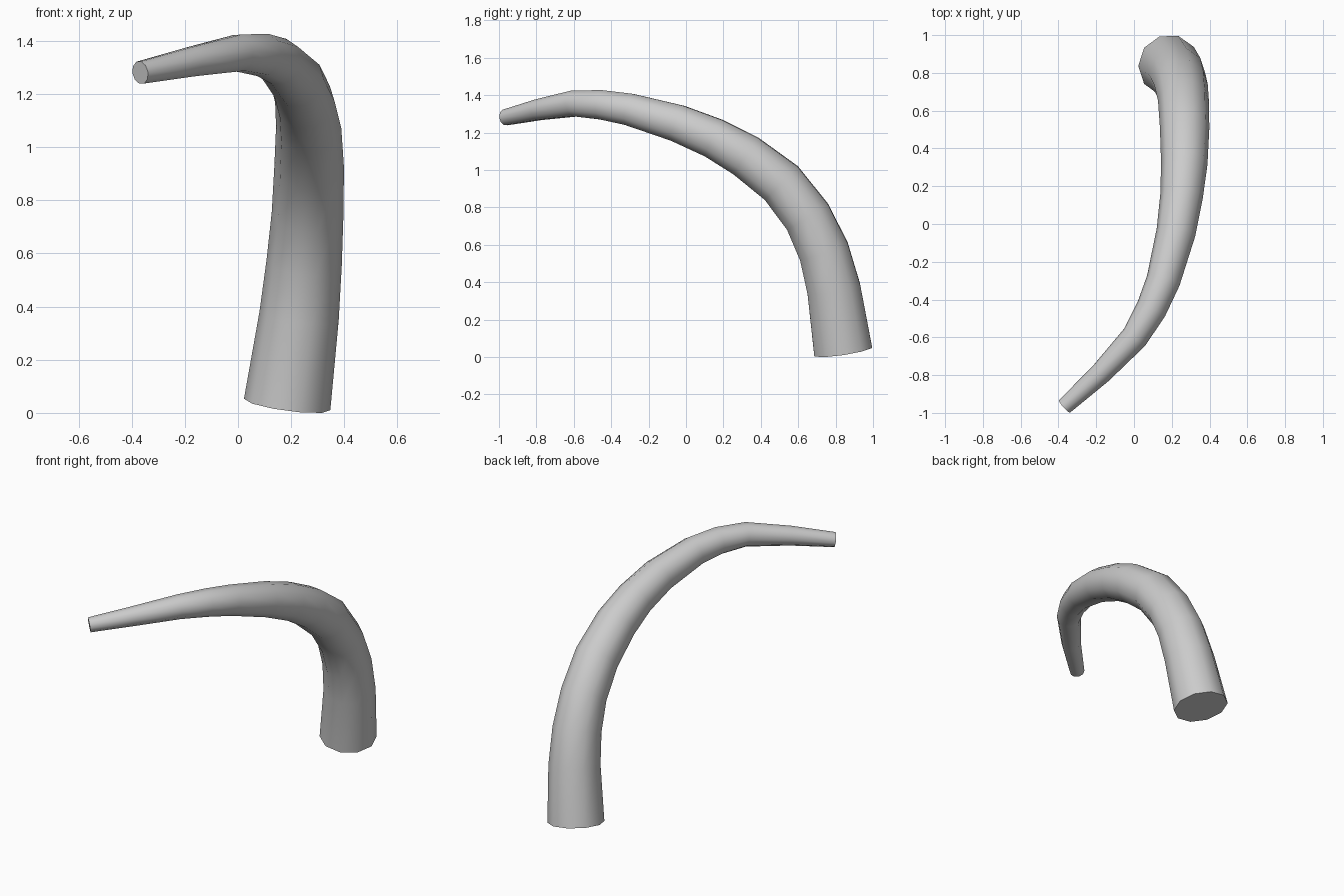
import bpy, bmesh, math
from mathutils import Vector

if "Cube" in bpy.data.objects:
    bpy.data.objects.remove(bpy.data.objects["Cube"])

SIDES = 10
# Centre line x, y, z and radius, from thick base to narrow tip
PATH = [
    (0.185, 0.84, 0.027, 0.164), (0.230, 0.79, 0.36, 0.150),
    (0.249, 0.737, 0.56, 0.142), (0.262, 0.65, 0.745, 0.135),
    (0.268, 0.51, 0.925, 0.131), (0.266, 0.32, 1.07, 0.123),
    (0.252, 0.15, 1.165, 0.113), (0.222, -0.045, 1.245, 0.104),
    (0.155, -0.30, 1.318, 0.090), (0.092, -0.45, 1.343, 0.082),
    (0.003, -0.60, 1.350, 0.072), (-0.175, -0.79, 1.317, 0.058),
    (-0.368, -0.966, 1.276, 0.044),
]
points = [Vector(p[:3]) for p in PATH]

bm = bmesh.new()
rings = []
side = Vector((1, 0, 0))
for i, c in enumerate(points):
    a, b = points[max(i - 1, 0)], points[min(i + 1, len(points) - 1)]
    t = (b - a).normalized()
    # Carry the ring frame along the path without twisting
    side = (side - t * side.dot(t)).normalized()
    up = t.cross(side)
    ring = []
    for k in range(SIDES):
        ang = 2 * math.pi * k / SIDES
        ring.append(bm.verts.new(c + PATH[i][3] * (side * math.cos(ang) + up * math.sin(ang))))
    rings.append(ring)

# Tapered skin between rings
for r0, r1 in zip(rings, rings[1:]):
    for k in range(SIDES):
        n = (k + 1) % SIDES
        bm.faces.new((r0[k], r0[n], r1[n], r1[k]))

# Flat end caps
bm.faces.new(rings[0][::-1])
bm.faces.new(rings[-1])

# Rest the lowest point on the ground
low = min(v.co.z for v in bm.verts)
bmesh.ops.translate(bm, verts=bm.verts[:], vec=(0, 0, -low))
bmesh.ops.recalc_face_normals(bm, faces=bm.faces[:])

mesh = bpy.data.meshes.new("curved_horn")
bm.to_mesh(mesh)
bm.free()
horn = bpy.data.objects.new("curved_horn", mesh)
bpy.context.collection.objects.link(horn)
bpy.context.view_layer.objects.active = horn
horn.select_set(True)
bpy.ops.object.shade_smooth_by_angle(angle=math.radians(50))
